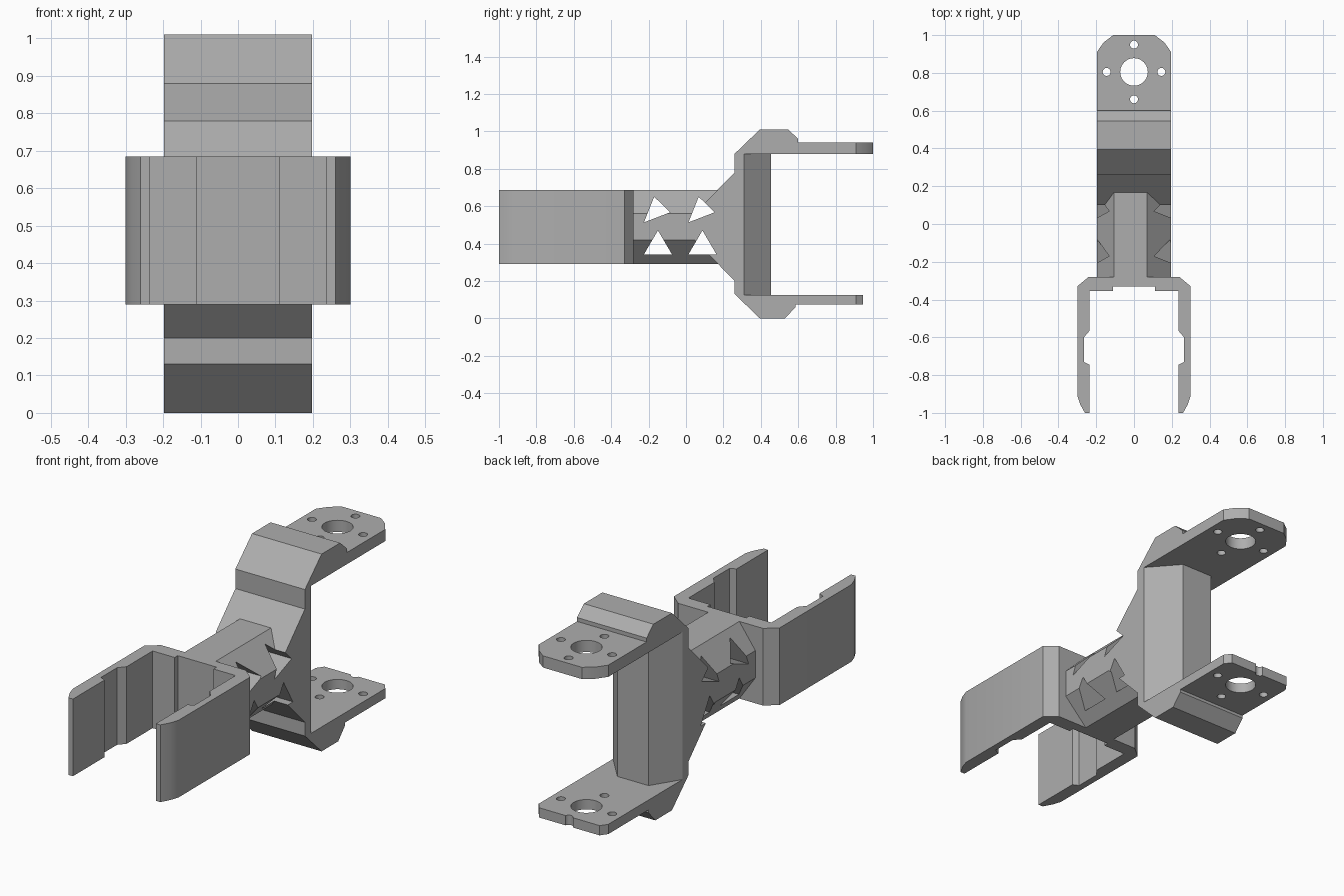
import bpy
import bmesh
import math
from mathutils import Vector

cube = bpy.data.objects.get("Cube")
if cube:
    bpy.data.objects.remove(cube, do_unlink=True)

grey = bpy.data.materials.new("plain_grey")
grey.use_nodes = True
grey.diffuse_color = (0.42, 0.42, 0.42, 1)
grey.node_tree.nodes["Principled BSDF"].inputs["Base Color"].default_value = grey.diffuse_color


def prism(name, points, axis, low, high):
    """Extrude a closed outline along an axis; the outline uses the other two axes in order."""
    def place(p):
        v = list(p)
        v.insert("xyz".index(axis), low)
        return v
    bm = bmesh.new()
    face = bm.faces.new([bm.verts.new(place(p)) for p in points])
    move = Vector([high - low if a == axis else 0 for a in "xyz"])
    grown = bmesh.ops.extrude_face_region(bm, geom=[face])["geom"]
    bmesh.ops.translate(bm, vec=move, verts=[g for g in grown if isinstance(g, bmesh.types.BMVert)])
    bmesh.ops.recalc_face_normals(bm, faces=bm.faces[:])
    mesh = bpy.data.meshes.new(name)
    bm.to_mesh(mesh)
    bm.free()
    mesh.materials.append(grey)
    obj = bpy.data.objects.new(name, mesh)
    bpy.context.collection.objects.link(obj)
    return obj


def combine(target, tool, operation):
    """Apply a boolean and discard the helper."""
    mod = target.modifiers.new("combine", "BOOLEAN")
    mod.operation = operation
    mod.solver = "EXACT"
    mod.object = tool
    bpy.context.view_layer.objects.active = target
    bpy.ops.object.modifier_apply(modifier=mod.name)
    bpy.data.objects.remove(tool, do_unlink=True)


def circle(x, y, radius, count):
    return [(x + radius * math.cos(math.tau * i / count),
             y + radius * math.sin(math.tau * i / count)) for i in range(count)]


def mirrored(half):
    return half + [(-x, y) for x, y in reversed(half)]


LOW, HIGH, SIDE = 0.29, 0.685, 0.197

# Front fork with recessed inner walls and tapered tips
half_fork = [(0.24, -0.28), (0.30, -0.33), (0.30, -0.91), (0.285, -0.955), (0.26, -1.0),
             (0.235, -1.0), (0.235, -0.745), (0.265, -0.73), (0.265, -0.6),
             (0.235, -0.565), (0.235, -0.355), (0.11, -0.355), (0.11, -0.33)]
fork = prism("front_fork", mirrored(half_fork), "z", LOW, HIGH)

# Rear bracket with two bent arms
bracket = prism("neck_and_bracket", [
    (0.045, 0.56), (0.26, 0.78), (0.26, 0.88), (0.395, 1.01), (0.545, 1.01), (0.6, 0.96),
    (0.6, 0.94), (1.0, 0.94), (1.0, 0.88), (0.31, 0.88), (0.31, 0.125), (0.945, 0.125),
    (0.945, 0.075), (0.585, 0.075), (0.585, 0.06), (0.53, 0.0), (0.395, 0.0),
    (0.26, 0.13), (0.26, 0.2), (0.045, 0.42)], "x", -SIDE, SIDE)

# Rounded plate ends
outline = mirrored([(0.25, 0.0), (0.25, 0.7), (SIDE, 0.7), (SIDE, 0.91), (0.16, 0.962), (0.11, 1.0)])
combine(bracket, prism("plate_outline", outline, "z", -1, 2), "INTERSECT")

# Mounting holes through both plates
holes = [(0, 0.805, 0.073, 40)]
holes += [(0.145 * dx, 0.805 + 0.145 * dy, 0.021, 20) for dx, dy in ((1, 0), (-1, 0), (0, 1), (0, -1))]
for hole in holes:
    combine(bracket, prism("hole_cutter", circle(*hole), "z", -1, 2), "DIFFERENCE")

# Bevelled pillar between the arms
pillar = prism("pillar", [(SIDE, 0.29), (SIDE, 0.31), (0.07, 0.455), (-0.106, 0.455),
                          (-SIDE, 0.31), (-SIDE, 0.29)], "z", 0.12, 0.885)
combine(bracket, pillar, "UNION")

# Bevelled neck joining fork and bracket
neck = prism("neck", [(-0.106, LOW), (0.07, LOW), (SIDE, 0.42), (SIDE, 0.56),
                      (0.07, HIGH), (-0.106, HIGH), (-SIDE, 0.56), (-SIDE, 0.42)], "y", -0.28, 0.28)
combine(bracket, neck, "UNION")

# Triangular openings through the neck
tilted = [(-0.17, 0.65), (-0.085, 0.567), (-0.225, 0.513)]
upright = [(-0.15, 0.47), (-0.075, 0.342), (-0.225, 0.342)]
for triangle in (tilted, upright):
    for shift in (0, 0.238):
        moved = [(y + shift, z) for y, z in triangle]
        combine(bracket, prism("triangle_cutter", moved, "x", -1, 1), "DIFFERENCE")

# Soften only the shallow edges of the round holes
for obj in (fork, bracket):
    bpy.ops.object.select_all(action="DESELECT")
    obj.select_set(True)
    bpy.context.view_layer.objects.active = obj
    bpy.ops.object.shade_smooth_by_angle(angle=math.radians(20))
